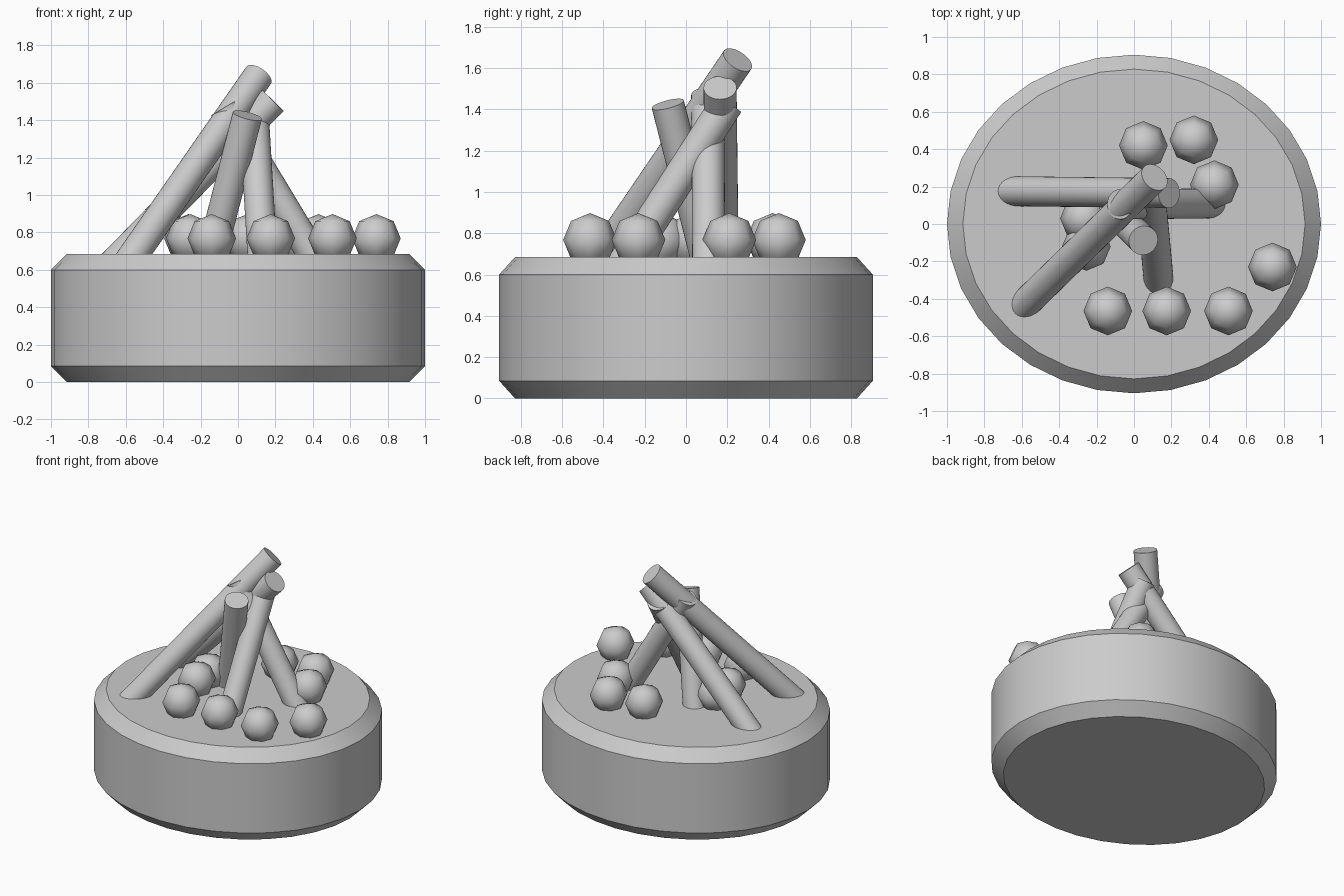
import bpy
import bmesh
from math import radians
from mathutils import Vector, Matrix

cube = bpy.data.objects.get("Cube")
if cube:
    bpy.data.objects.remove(cube, do_unlink=True)

# Single plain grey for every part
grey = bpy.data.materials.new("plain_grey")
grey.use_nodes = True
colour = (0.6, 0.6, 0.6, 1.0)
grey.diffuse_color = colour
grey.node_tree.nodes["Principled BSDF"].inputs["Base Color"].default_value = colour

TOP = 0.685
LOG_RADIUS = 0.08
STONE_RADIUS = 0.13


def add_object(name, bm, angle):
    """Turn a bmesh into a linked, smooth-shaded object."""
    bmesh.ops.recalc_face_normals(bm, faces=bm.faces)
    mesh = bpy.data.meshes.new(name)
    bm.to_mesh(mesh)
    bm.free()
    mesh.materials.append(grey)
    obj = bpy.data.objects.new(name, mesh)
    bpy.context.collection.objects.link(obj)
    bpy.ops.object.select_all(action="DESELECT")
    obj.select_set(True)
    bpy.context.view_layer.objects.active = obj
    bpy.ops.object.shade_smooth_by_angle(angle=radians(angle))
    return obj


# Oval base with chamfered rims
def add_base():
    bm = bmesh.new()
    rings = []
    for radius, z in ((0.915, 0), (1, 0.085), (1, TOP - 0.085), (0.915, TOP)):
        ring = bmesh.ops.create_circle(
            bm, segments=32, radius=radius,
            matrix=Matrix.Translation((0, 0, z)))["verts"]
        rings.append(ring)
    for low, high in zip(rings, rings[1:]):
        for i in range(len(low)):
            j = (i + 1) % len(low)
            bm.faces.new((low[i], low[j], high[j], high[i]))
    bm.faces.new(rings[0])
    bm.faces.new(rings[-1])
    bmesh.ops.scale(bm, vec=(1, 0.905, 1), verts=bm.verts)
    add_object("base", bm, 30)


# Straight log from its foot on the base to its upper end
def add_log(name, foot, tip):
    foot, tip = Vector(foot), Vector(tip)
    axis = (tip - foot).normalized()
    start = foot - axis * 0.15
    turn = axis.to_track_quat("Z", "Y").to_matrix().to_4x4()
    bm = bmesh.new()
    bmesh.ops.create_cone(
        bm, cap_ends=True, segments=32, radius1=LOG_RADIUS, radius2=LOG_RADIUS,
        depth=(tip - start).length,
        matrix=Matrix.Translation((start + tip) / 2) @ turn)
    add_object(name, bm, 30)


# Faceted stone partly sunk in the base
def add_stone(name, x, y):
    bm = bmesh.new()
    bmesh.ops.create_uvsphere(
        bm, u_segments=8, v_segments=4, radius=STONE_RADIUS,
        matrix=Matrix.Translation((x, y, TOP + 0.083)))
    add_object(name, bm, 60)


add_base()

# Leaning logs
add_log("log_left_leaning", (-0.615, 0.175, TOP), (0.187, 0.165, 1.505))
add_log("log_longest", (-0.555, -0.40, TOP), (0.11, 0.25, 1.64))
add_log("log_upright", (-0.14, 0.10, TOP), (0.05, -0.088, 1.425))
add_log("log_front", (0.13, -0.28, TOP), (0.085, 0.20, 1.43))
add_log("log_side", (0.395, 0.11, TOP), (-0.075, 0.105, 1.467))

# Loose ring of stones
stones = ((-0.14, -0.465), (0.175, -0.465), (0.505, -0.465), (0.74, -0.23),
          (0.43, 0.21), (0.32, 0.45), (0.05, 0.42), (-0.265, 0.03),
          (-0.255, -0.12))
for number, (x, y) in enumerate(stones, 1):
    add_stone(f"stone_{number}", x, y)
